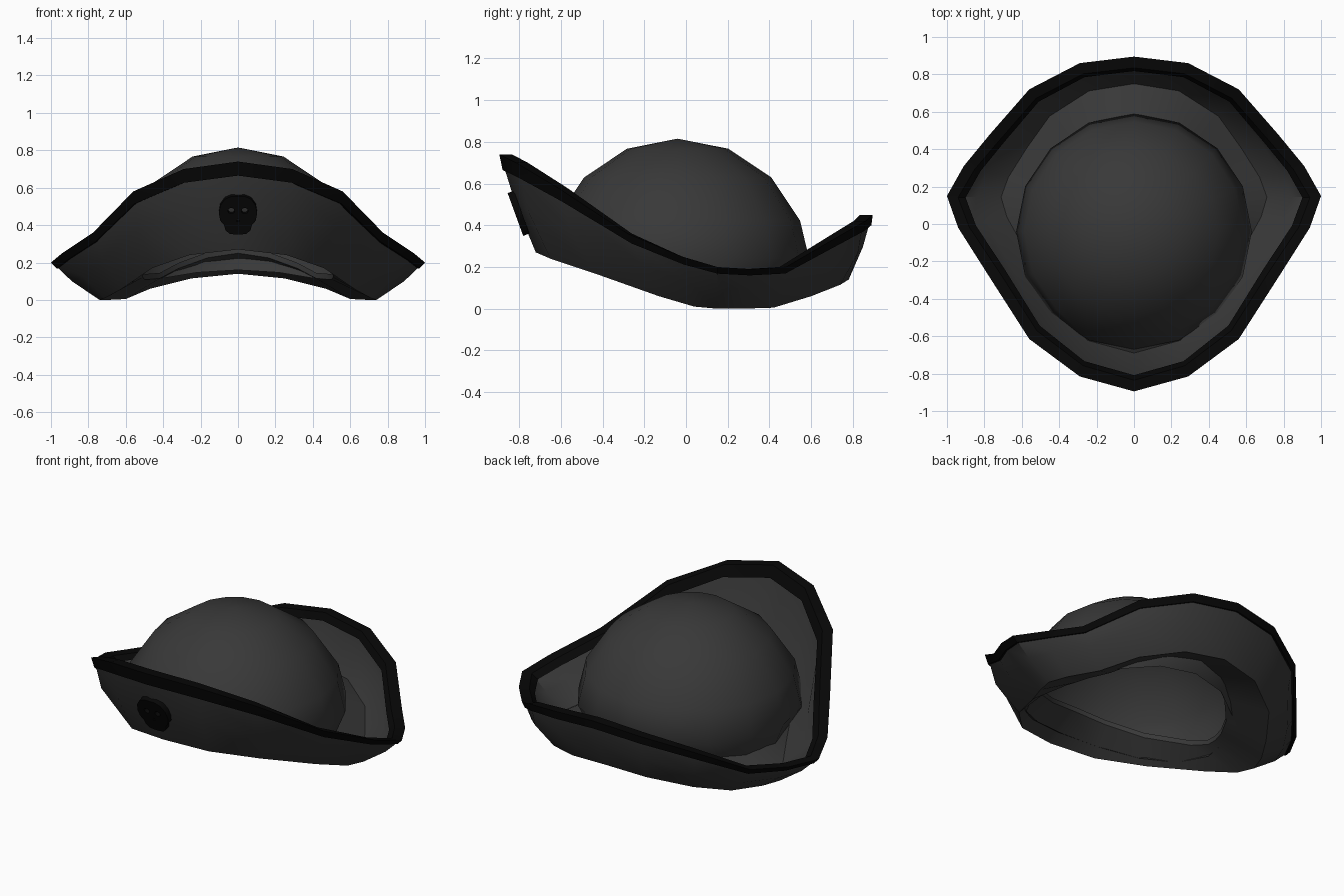
import bpy, bmesh, math
from mathutils import Vector

if "Cube" in bpy.data.objects:
    bpy.data.objects.remove(bpy.data.objects["Cube"])

def material(name, v):
    m = bpy.data.materials.new(name)
    m.diffuse_color = (v, v, v, 1)
    m.use_nodes = True
    m.node_tree.nodes["Principled BSDF"].inputs["Base Color"].default_value = m.diffuse_color
    return m

FELT = material("dark_felt", 0.04)
BLACK = material("black_trim", 0.002)

def finish(name, bm, mat, angle):
    bmesh.ops.recalc_face_normals(bm, faces=bm.faces)
    me = bpy.data.meshes.new(name)
    bm.to_mesh(me)
    bm.free()
    ob = bpy.data.objects.new(name, me)
    bpy.context.collection.objects.link(ob)
    me.materials.append(mat)
    bpy.ops.object.select_all(action='DESELECT')
    ob.select_set(True)
    bpy.context.view_layer.objects.active = ob
    bpy.ops.object.shade_smooth_by_angle(angle=math.radians(angle))
    return ob

def loft(bm, rings, close=False):
    """Skin a list of equal-length point loops."""
    vs = [[bm.verts.new(p) for p in r] for r in rings]
    n = len(vs[0])
    pairs = list(zip(vs, vs[1:])) + ([(vs[-1], vs[0])] if close else [])
    for a, b in pairs:
        for i in range(n):
            j = (i + 1) % n
            bm.faces.new((a[i], a[j], b[j], b[i]))
    return vs

def full(half):
    """Mirror a back-to-front half outline into a whole loop."""
    return [Vector(p) for p in half] + [Vector((-x, y, z)) for x, y, z in half[-2:0:-1]]

def inward(ring, d, dz=0):
    out = []
    for p in ring:
        flat = Vector((p.x, p.y, 0)).normalized()
        out.append(p - flat * d + Vector((0, 0, dz)))
    return out

def mix(a, b, t):
    return [p.lerp(q, t) for p, q in zip(a, b)]

def bulge(ring):
    """Push the wall outwards, mostly on the diagonals."""
    out = []
    for p in ring:
        d = Vector((p.x, p.y, 0)).normalized()
        out.append(p + d * (.01 + .05 * abs(d.x * d.y)))
    return out

# Brim outlines: upper rim and lower bend, back to front
rim = full([(0, .895, .45), (.29, .86, .42), (.56, .72, .34), (.77, .48, .20),
            (.91, .31, .19), (1, .15, .20), (.94, -.02, .25), (.775, -.28, .36),
            (.56, -.615, .58), (.29, -.815, .70), (0, -.895, .74)])
bend = full([(0, .78, .14), (.25, .74, .115), (.47, .60, .06), (.60, .42, .005),
             (.70, .26, 0), (.74, .15, 0), (.71, .04, .01), (.62, -.13, .06),
             (.46, -.44, .17), (.26, -.65, .24), (0, -.72, .27)])
hole = []
for p in bend:
    d = Vector((p.x, p.y, 0)).normalized() * .51
    hole.append(Vector((d.x, d.y, p.z + .11)))

rim_in = inward(rim, .05)
floor = inward(bend, .03, .04)

# Turned-up brim with thickness
bm = bmesh.new()
wall = bulge(mix(bend, rim, .5))
wall_top = mix(bend, rim, .86)
loft(bm, [hole, bend, wall, wall_top, mix(floor, rim_in, .86),
          inward(wall, .045, .02), floor,
          [p + Vector((0, 0, .03)) for p in hole]], close=True)
finish("brim", bm, FELT, 40)

# Black edging wrapped over the rim
bm = bmesh.new()
loft(bm, [inward(mix(bend, rim, .84), -.012), rim, inward(rim, .06),
          inward(mix(floor, rim_in, .84), .012)], close=True)
finish("brim_trim", bm, BLACK, 30)

# Domed crown, its lower edge following the saddle-shaped brim
def crown_ring(r, z):
    pts = []
    for i in range(16):
        a = i * math.tau / 16
        pts.append(Vector((r * math.cos(a), r * math.sin(a) - .04, z)))
    return pts

R, H, Z0 = .635, .635, .18
bm = bmesh.new()
rings = [crown_ring(R * math.sin(math.radians(t)), Z0 + H * math.cos(math.radians(t)))
         for t in (22.5, 45, 67.5)]
edge = [Vector((p.x, p.y, .09 + .38 * (p.y - .1) ** 2)) for p in crown_ring(.57, 0)]
belt = [Vector((p.x, p.y, max(.24, e.z + .04))) for p, e in zip(crown_ring(.63, 0), edge)]
vs = loft(bm, rings + [belt, edge])
top = bm.verts.new((0, -.04, Z0 + H))
for i in range(16):
    bm.faces.new((vs[0][i], vs[0][(i + 1) % 16], top))
finish("crown", bm, FELT, 60)

# Skull badge: flat outline with eye and nose openings
cu = bpy.data.curves.new("skull_badge", 'CURVE')
cu.dimensions = '2D'
cu.fill_mode = 'BOTH'
cu.extrude = .016

def outline(pts):
    s = cu.splines.new('POLY')
    s.points.add(len(pts) - 1)
    for q, (x, y) in zip(s.points, pts):
        q.co = (x, y, 0, 1)
    s.use_cyclic_u = True

side = [(.035, .108), (.07, .092), (.095, .055), (.102, .01), (.095, -.03),
        (.075, -.055), (.067, -.085), (.045, -.105), (.015, -.11)]
outline(side + [(-x, y) for x, y in reversed(side)])
for s in (-1, 1):
    outline([(s * .036 + .018 * math.cos(k * math.tau / 10),
              .025 + .017 * math.sin(k * math.tau / 10)) for k in range(10)])
outline([(0, -.018), (.008, -.034), (-.008, -.034)])
badge = bpy.data.objects.new("skull_badge", cu)
badge.location = (0, -.803, .458)
badge.rotation_euler = (math.radians(110), 0, 0)
cu.materials.append(BLACK)
bpy.context.collection.objects.link(badge)
